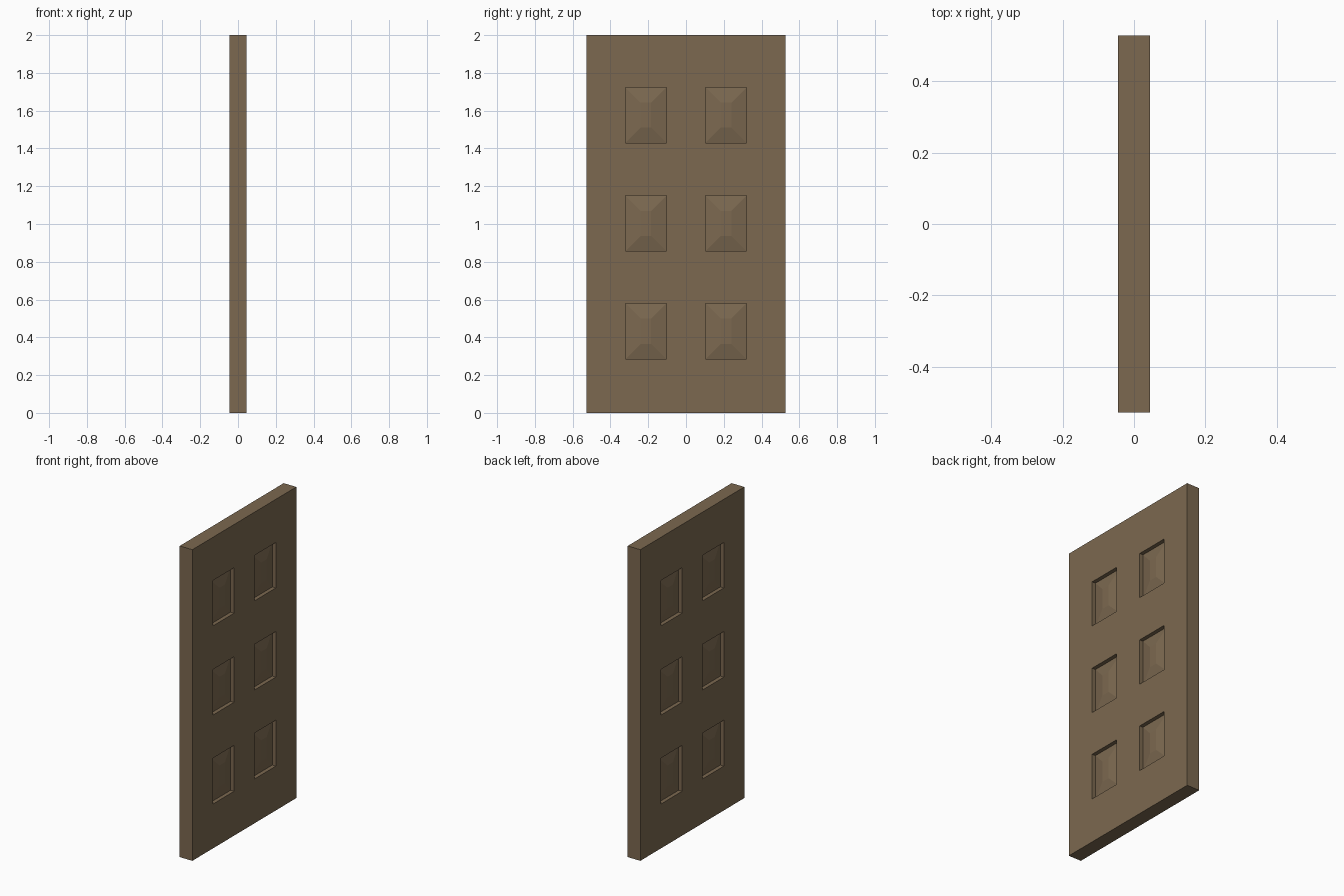
import bpy, bmesh
from mathutils import Vector

if "Cube" in bpy.data.objects:
    bpy.data.objects.remove(bpy.data.objects["Cube"])

HALF_T, HALF_W, HEIGHT = 0.045, 0.528, 2.0
PANEL_Y = (0.104, 0.32)
PANEL_Z = [(0.285, 0.58), (0.857, 1.15), (1.43, 1.722)]
RECESS, BEVEL, RAISE = 0.025, 0.08, 0.016

wood = bpy.data.materials.new("brown_wood")
wood.diffuse_color = (0.20, 0.14, 0.08, 1)
wood.use_nodes = True
wood.node_tree.nodes["Principled BSDF"].inputs["Base Color"].default_value = wood.diffuse_color

# Door slab
bm = bmesh.new()
bmesh.ops.create_cube(bm, size=1)
for v in bm.verts:
    v.co = Vector((v.co.x * 2 * HALF_T, v.co.y * 2 * HALF_W, (v.co.z + 0.5) * HEIGHT))


def cut(co, no):
    bmesh.ops.bisect_plane(bm, geom=bm.verts[:] + bm.edges[:] + bm.faces[:],
                           plane_co=co, plane_no=no)


# Stile and rail divisions
for y in PANEL_Y:
    for s in (-1, 1):
        cut((0, s * y, 0), (0, 1, 0))
for pair in PANEL_Z:
    for z in pair:
        cut((0, 0, z), (0, 0, 1))
bm.normal_update()


def is_panel(f):
    c = f.calc_center_median()
    return (abs(f.normal.x) > 0.9 and PANEL_Y[0] < abs(c.y) < PANEL_Y[1]
            and any(a < c.z < b for a, b in PANEL_Z))


# Recessed panels on both sides
panels = [f for f in bm.faces if is_panel(f)]
panels = bmesh.ops.extrude_discrete_faces(bm, faces=panels)["faces"]
bm.normal_update()
for f in panels:
    step = f.normal.copy() * -RECESS
    for v in f.verts:
        v.co += step

# Raised bevelled field inside each recess
bm.normal_update()
bmesh.ops.inset_individual(bm, faces=panels, thickness=BEVEL, depth=RAISE,
                           use_even_offset=True)
bmesh.ops.recalc_face_normals(bm, faces=bm.faces)

mesh = bpy.data.meshes.new("panel_door")
bm.to_mesh(mesh)
bm.free()
mesh.materials.append(wood)
door = bpy.data.objects.new("panel_door", mesh)
bpy.context.collection.objects.link(door)
